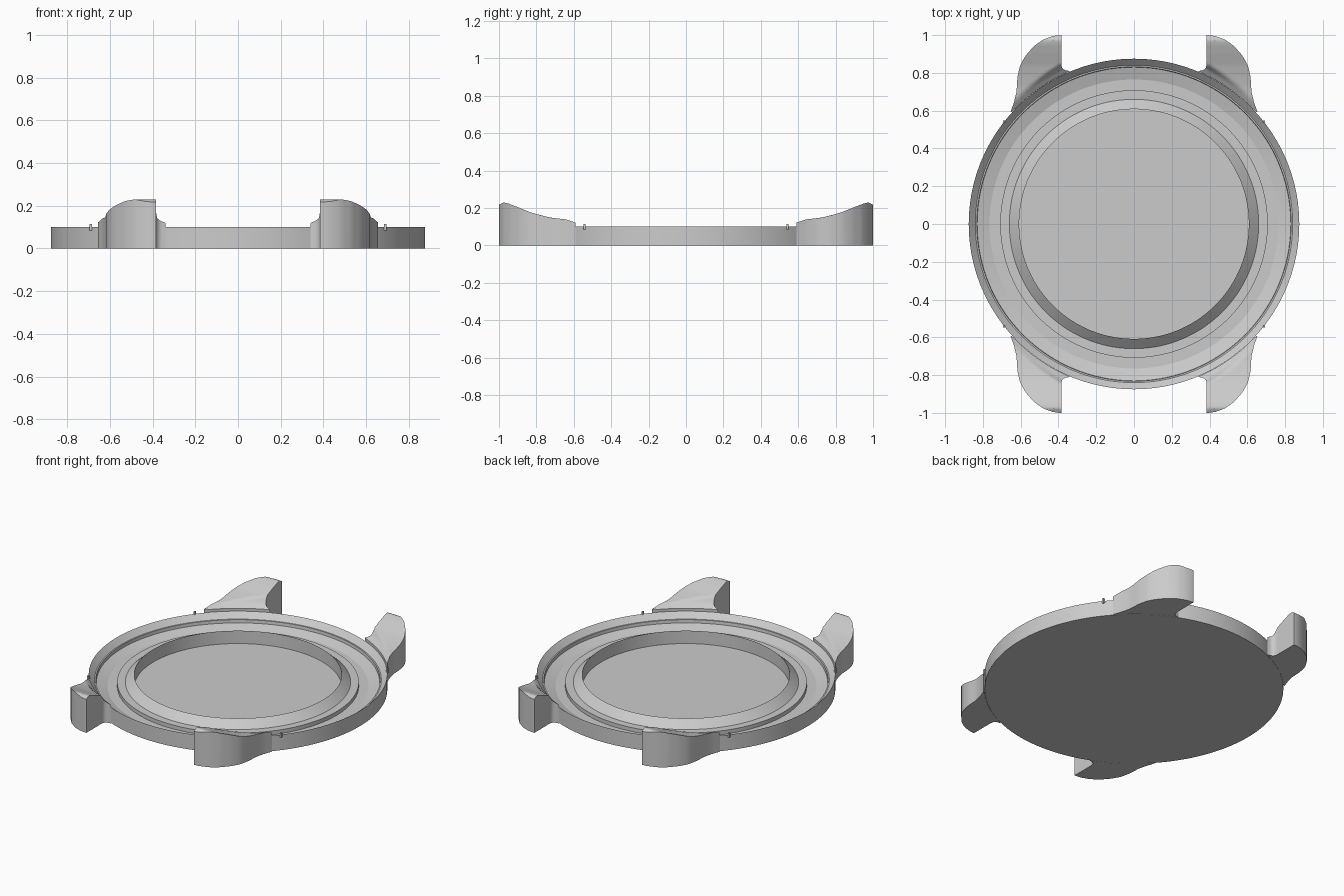
import bpy, bmesh, math
from mathutils import Vector

cube = bpy.data.objects.get("Cube")
if cube:
    bpy.data.objects.remove(cube)

steel = bpy.data.materials.new("brushed_grey")
steel.use_nodes = True
steel.diffuse_color = (0.6, 0.6, 0.6, 1)
steel.node_tree.nodes["Principled BSDF"].inputs["Base Color"].default_value = (0.6, 0.6, 0.6, 1)


def finish(bm, name, angle=30):
    bmesh.ops.remove_doubles(bm, verts=bm.verts, dist=0.0002)
    bmesh.ops.recalc_face_normals(bm, faces=bm.faces)
    mesh = bpy.data.meshes.new(name)
    bm.to_mesh(mesh)
    bm.free()
    mesh.materials.append(steel)
    obj = bpy.data.objects.new(name, mesh)
    bpy.context.collection.objects.link(obj)
    bpy.ops.object.select_all(action='DESELECT')
    obj.select_set(True)
    bpy.context.view_layer.objects.active = obj
    bpy.ops.object.shade_smooth_by_angle(angle=math.radians(angle))
    return obj


def lerp_table(points, value):
    """Piecewise linear lookup in (key, value) pairs."""
    for (a, p), (b, q) in zip(points, points[1:]):
        if value <= b:
            return p + (q - p) * max(0, (value - a) / (b - a))
    return points[-1][1]


def along(path, t):
    """Point at fraction t of a polyline's length."""
    path = [Vector(p) for p in path]
    total = sum((b - a).length for a, b in zip(path, path[1:]))
    rest = t * total
    for a, b in zip(path, path[1:]):
        step = (b - a).length
        if rest <= step:
            return a.lerp(b, rest / step)
        rest -= step
    return path[-1]


# Round case: turned profile with sloped rim, stepped channel, raised lip and floor
profile = [(0, 0), (0.875, 0), (0.875, 0.1), (0.84, 0.065), (0.832, 0.065),
           (0.83, 0.045), (0.765, 0.025), (0.708, 0.025), (0.708, 0.05),
           (0.66, 0.05), (0.608, 0.098), (0.608, 0.015), (0, 0.015)]
bm = bmesh.new()
verts = [bm.verts.new((r, 0, z)) for r, z in profile]
edges = [bm.edges.new(pair) for pair in zip(verts, verts[1:])]
bmesh.ops.spin(bm, geom=verts + edges, cent=(0, 0, 0), axis=(0, 0, 1),
               angle=math.tau, steps=144, use_duplicate=False)
finish(bm, "case_body", 15)

# Strap lugs: swept between an inner and an outer edge, with a curved top
inner = [(0.34, 0.81), (0.365, 0.814), (0.38, 0.825), (0.385, 0.845), (0.385, 1)]
outer = [(0.655, 0.59), (0.635, 0.645), (0.622, 0.7), (0.617, 0.78), (0.603, 0.84),
         (0.575, 0.89), (0.53, 0.942), (0.48, 0.977), (0.43, 0.995), (0.395, 1)]
top = [(0.57, 0.13), (0.65, 0.14), (0.72, 0.148), (0.78, 0.162), (0.84, 0.18),
       (0.9, 0.205), (0.95, 0.224), (0.975, 0.23), (1, 0.217)]
foot = [(0.876, 0.118), (0.905, 0.14), (0.93, 0.18), (0.95, 0.24)]
ROWS, COLS = 28, 12


def build_lug(name, sx, sy):
    bm = bmesh.new()
    upper, lower = [], []
    for i in range(ROWS + 1):
        t = i / ROWS
        a, b = along(inner, t), along(outer, t)
        up, low = [], []
        for j in range(COLS + 1):
            p = a.lerp(b, j / COLS)
            p *= max(1, (0.876 + 0.06 * t) / p.length)
            z = min(lerp_table(top, p.y), lerp_table(foot, p.length))
            up.append(bm.verts.new((sx * p.x, sy * p.y, z)))
            low.append(bm.verts.new((sx * p.x, sy * p.y, 0)))
        upper.append(up)
        lower.append(low)
    for grid in (upper, lower):
        for r, s in zip(grid, grid[1:]):
            for j in range(COLS):
                bm.faces.new((r[j], r[j + 1], s[j + 1], s[j]))
    # Walls around the outline
    rim = lambda g: (g[0] + [r[-1] for r in g[1:]] + g[-1][-2::-1]
                     + [r[0] for r in g[-2:0:-1]])
    u, l = rim(upper), rim(lower)
    for k in range(len(u)):
        bm.faces.new((u[k - 1], u[k], l[k], l[k - 1]))
    finish(bm, name, 35)


# Small locating pip beside each lug
def build_pip(name, sx, sy):
    bm = bmesh.new()
    bmesh.ops.create_cube(bm, size=1)
    for v in bm.verts:
        v.co = (sx * (0.689 + v.co.x * 0.01), sy * (0.543 + v.co.y * 0.012),
                0.1 + v.co.z * 0.03)
    finish(bm, name)


for sx, side in ((1, "left"), (-1, "right")):
    for sy, end in ((-1, "front"), (1, "back")):
        build_lug(f"{end}_{side}_lug", sx, sy)
        build_pip(f"{end}_{side}_pip", sx, sy)
